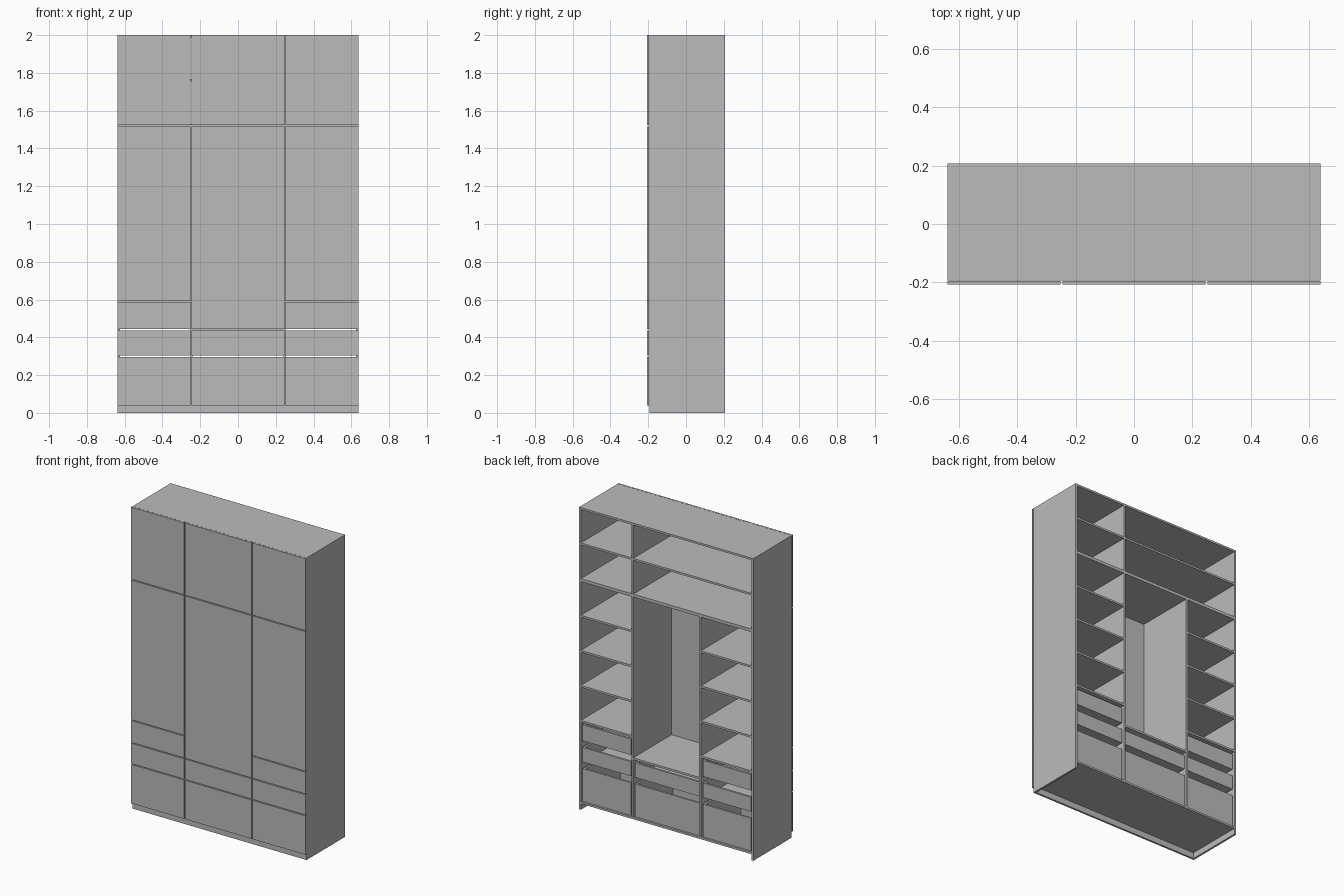
import bpy

cube = bpy.data.objects.get("Cube")
if cube:
    bpy.data.objects.remove(cube, do_unlink=True)

mat = bpy.data.materials.new("plain_grey")
mat.use_nodes = True
grey = (0.5, 0.5, 0.5, 1)
mat.diffuse_color = grey
mat.node_tree.nodes["Principled BSDF"].inputs["Base Color"].default_value = grey

W, D, H = 0.638, 0.207, 2.0     # half width, half depth, height
T = 0.013                       # board thickness
GAP = 0.003                     # half gap between fronts
DIV = 0.248                     # divider centre line
CARCASS = -D + T                # front plane of the carcass
FLOOR = 0.04
UPPER = 1.52


def board(name, x, y, z):
    """Box from (low, high) pairs along each axis."""
    x, y, z = sorted(x), sorted(y), sorted(z)
    verts = [(a, b, c) for a in x for b in y for c in z]
    faces = [(0, 1, 3, 2), (4, 6, 7, 5), (0, 4, 5, 1),
             (2, 3, 7, 6), (0, 2, 6, 4), (1, 5, 7, 3)]
    mesh = bpy.data.meshes.new(name)
    mesh.from_pydata(verts, [], faces)
    mesh.materials.append(mat)
    obj = bpy.data.objects.new(name, mesh)
    bpy.context.collection.objects.link(obj)
    return obj


def shelf(name, x, z, t=T):
    board(name, x, (CARCASS, D), (z - t / 2, z + t / 2))


def front(name, x, z):
    """Door or drawer front with a narrow gap towards its neighbours."""
    low = x[0] if x[0] == -W else x[0] + GAP
    high = x[1] if x[1] == W else x[1] - GAP
    top = z[1] if z[1] == H else z[1] - GAP
    bottom = z[0] if z[0] == FLOOR else z[0] + GAP
    board(name, (low, high), (-D, CARCASS - 0.001), (bottom, top))


def drawer(name, x, z):
    """Open box: two sides, a base, a back and an inner front."""
    x0, x1 = x[0] + 0.008, x[1] - 0.008
    z0, z1 = z[0] + 0.016, z[1] - 0.028
    y0, y1 = CARCASS + 0.001, D - 0.008
    board(name + "_side_a", (x0, x0 + T), (y0, y1), (z0, z1))
    board(name + "_side_b", (x1 - T, x1), (y0, y1), (z0, z1))
    board(name + "_back", (x0 + T, x1 - T), (y1 - T, y1), (z0, z1))
    board(name + "_inner_front", (x0 + T, x1 - T), (y0, y0 + T), (z0, z1))
    board(name + "_base", (x0 + T, x1 - T), (y0 + T, y1 - T), (z0, z0 + 0.005))


# Carcass
inner = W - T
for name, s in (("left", 1), ("right", -1)):
    board(name + "_side_panel", (s * inner, s * W), (CARCASS, D), (0, H))
    board(name + "_divider", (s * DIV - T / 2, s * DIV + T / 2),
          (CARCASS, D), (FLOOR + T, UPPER - 0.01))
board("top_panel", (-inner, inner), (CARCASS, D), (H - T, H))
board("bottom_panel", (-inner, inner), (CARCASS, D), (FLOOR, FLOOR + T))
board("plinth", (-inner, inner), (CARCASS, CARCASS + T), (0, FLOOR))
shelf("upper_cabinet_floor", (-inner, inner), UPPER, 0.02)
board("upper_divider", (DIV - T / 2, DIV + T / 2), (CARCASS, D),
      (UPPER + 0.01, H - T))

# Columns between the uprights
edge = DIV - T / 2
columns = {"left": (edge + T, inner), "middle": (-edge, edge),
           "right": (-inner, -edge - T)}

# Shelves
shelf("upper_left_shelf", columns["left"], 1.76)
shelf("upper_wide_shelf", (-inner, edge), 1.76)
shelf("middle_shelf", columns["middle"], 0.44)
for side in ("left", "right"):
    for i in range(4):
        shelf(f"{side}_shelf_{i + 1}", columns[side], 0.585 + i * 0.232)

# Doors and drawers
levels = [FLOOR, 0.30, 0.44, 0.59]
fronts = {"left": (DIV, W), "middle": (-DIV, DIV), "right": (-W, -DIV)}
for col, x in fronts.items():
    steps = levels[:3] if col == "middle" else levels
    for i, z in enumerate(zip(steps, steps[1:])):
        front(f"{col}_drawer_front_{i + 1}", x, z)
        drawer(f"{col}_drawer_{i + 1}", columns[col], z)
    front(col + "_door", x, (steps[-1], UPPER))
    front(col + "_upper_door", x, (UPPER, H))
